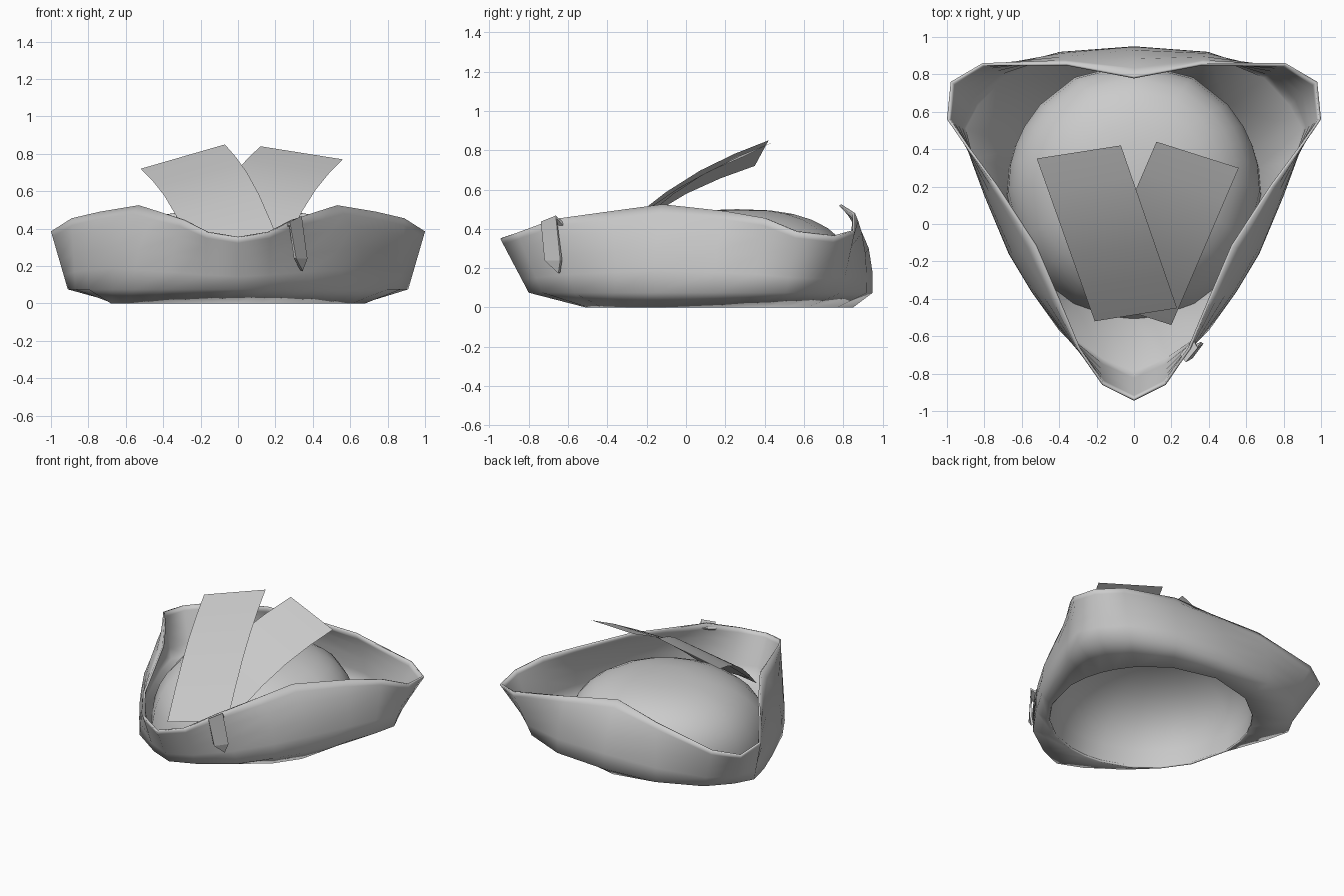
import bpy
from math import sin, cos, pi, atan2, hypot
from mathutils import Vector

if "Cube" in bpy.data.objects:
    bpy.data.objects.remove(bpy.data.objects["Cube"], do_unlink=True)

# One plain felt colour
felt = bpy.data.materials.new("light_grey_felt")
felt.use_nodes = True
FELT = (0.6, 0.6, 0.6, 1)
felt.diffuse_color = FELT
felt.node_tree.nodes["Principled BSDF"].inputs["Base Color"].default_value = FELT


def make(name, verts, faces, thickness=0, offset=-1, smooth=True):
    mesh = bpy.data.meshes.new(name)
    mesh.from_pydata([tuple(v) for v in verts], [], faces)
    mesh.materials.append(felt)
    obj = bpy.data.objects.new(name, mesh)
    bpy.context.collection.objects.link(obj)
    if thickness:
        mod = obj.modifiers.new("thickness", 'SOLIDIFY')
        mod.thickness = thickness
        mod.offset = offset
    if smooth:
        bpy.ops.object.select_all(action='DESELECT')
        obj.select_set(True)
        bpy.context.view_layer.objects.active = obj
        bpy.ops.object.shade_smooth_by_angle(angle=1.2)


def loft(rings, closed):
    """Join rings of equal length with quads."""
    n = len(rings[0])
    verts = [p for ring in rings for p in ring]
    faces = []
    for i in range(len(rings) - 1):
        for j in range(n if closed else n - 1):
            k = (j + 1) % n
            faces.append((i * n + j, i * n + k, (i + 1) * n + k, (i + 1) * n + j))
    return verts, faces


def mirrored(half):
    """Complete a half ring running from the front to the back."""
    points = [Vector(p) for p in half]
    return points + [Vector((-p.x, p.y, p.z)) for p in points[-2:0:-1]]


# Upper edge and lower fold of the brim, left half from front to back
rim = mirrored([(0, -.945, .35), (.17, -.86, .38), (.3, -.67, .45), (.42, -.38, .49),
                (.53, -.12, .525), (.74, .2, .49), (.89, .4, .455), (1, .56, .385),
                (.98, .76, .36), (.81, .86, .39), (.36, .86, .48), (0, .79, .525)])
fold = mirrored([(x, y, .075) for x, y in (
    (0, -.8), (.17, -.73), (.4, -.57), (.55, -.36), (.67, -.16), (.8, .15),
    (.87, .34), (.91, .51), (.84, .64), (.7, .79), (.4, .92), (0, .95))])

# Round head opening, aligned with the fold
CENTRE, RADIUS = Vector((0, .17, 0)), .68
opening = []
for p in fold:
    a = atan2(p.y - CENTRE.y, p.x)
    opening.append(CENTRE + RADIUS * Vector((cos(a), sin(a), 0)))

# Turned-up brim: flares at the corners, curls inward along the sides
rings = [opening, fold]
for t in (.25, .5, .75, .9, 1):
    ring = []
    for low, high in zip(fold, rim):
        curls = hypot(high.x, high.y) < hypot(low.x, low.y)
        p = low.lerp(high, t ** 3 if curls else t)
        p.z = low.z + (high.z - low.z) * t
        ring.append(p)
    rings.append(ring)
make("brim", *loft(rings, True), thickness=.014)

# Crown dome, leaning slightly to the back
STEPS, HEIGHT, LEAN = 9, .5, .09
dome = []
for i in range(STEPS):
    a = pi / 2 * i / STEPS
    h = sin(a) ** .8
    dome.append([CENTRE + (p - CENTRE) * cos(a) ** .8 + Vector((0, LEAN * h, HEIGHT * h))
                 for p in opening])
verts, faces = loft(dome, True)
n = len(opening)
verts.append(CENTRE + Vector((0, LEAN, HEIGHT)))
top = (STEPS - 1) * n
faces += [(top + j, top + (j + 1) % n, len(verts) - 1) for j in range(n)]
make("crown", verts, faces)


# Two flat, gently arched feathers leaning back over the crown
def feather(name, bottom, tip):
    rows = []
    for i in range(6):
        s = i / 5
        row = [Vector(a).lerp(Vector(b), s) for a, b in zip(bottom, tip)]
        rows.append([p + Vector((0, 0, .07 * sin(pi * s))) for p in row])
    make(name, *loft(rows, False))


feather("right_feather", ((-.21, -.52, .2), (.23, -.45, .3)),
        ((-.52, .35, .72), (-.07, .42, .85)))
feather("left_feather", ((-.24, -.4, .29), (.2, -.54, .2)),
        ((.12, .44, .84), (.56, .3, .77)))

# Small pointed clip hooked over the brim edge, flat faced
clip = [(.32, -.62, .42), (.25, -.7, .4), (.275, -.735, .43), (.34, -.66, .46),
        (.305, -.715, .24), (.365, -.635, .24), (.34, -.645, .175)]
make("brim_clip", clip, [(0, 1, 2, 3), (3, 2, 4, 5), (5, 4, 6)], .016, 0, smooth=False)
